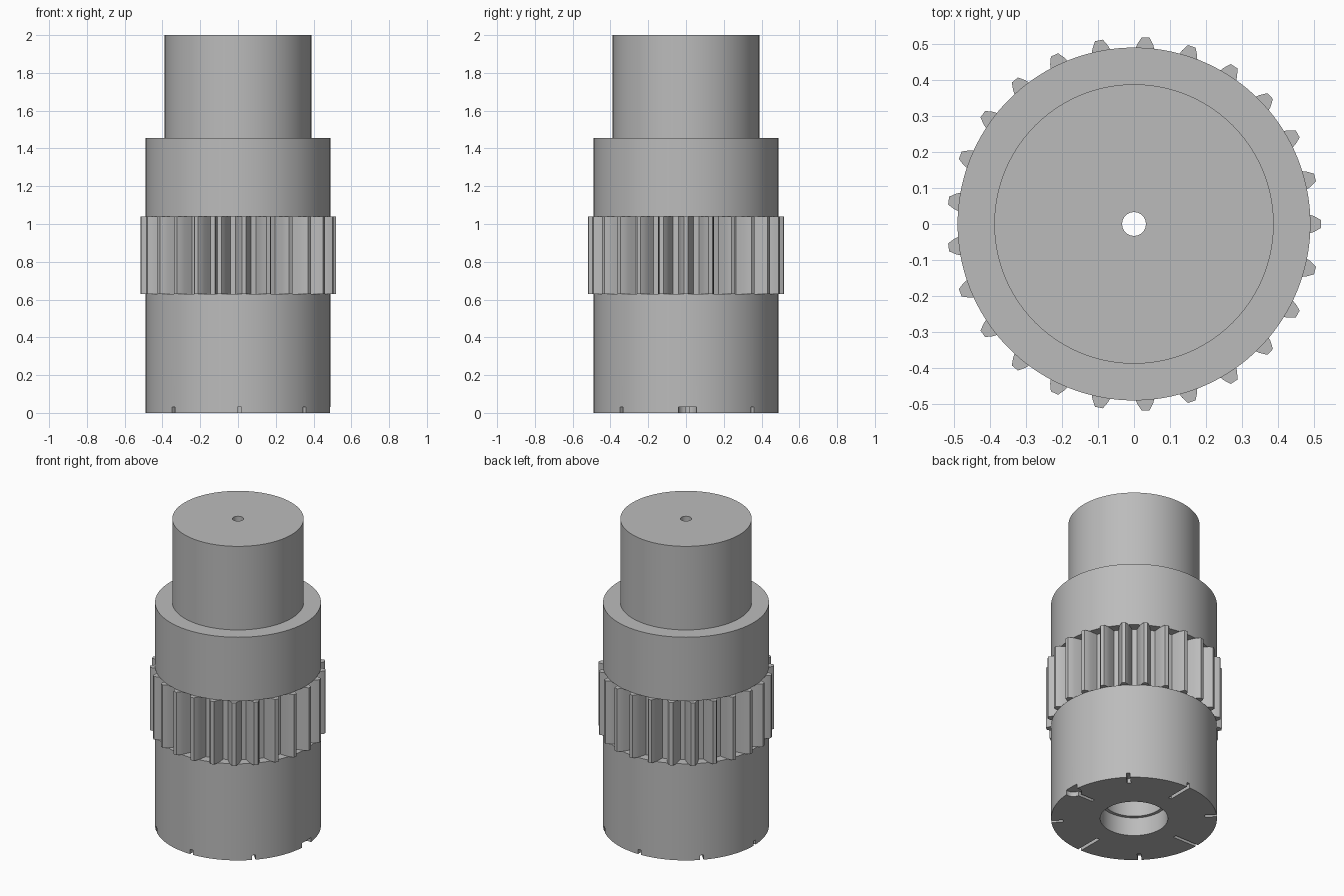
import bpy, bmesh, math
from mathutils import Matrix, Vector

cube = bpy.data.objects.get("Cube")
if cube:
    bpy.data.objects.remove(cube, do_unlink=True)

steel = bpy.data.materials.new("steel_grey")
steel.use_nodes = True
GREY = (0.5, 0.5, 0.5, 1)
steel.diffuse_color = GREY
steel.node_tree.nodes["Principled BSDF"].inputs["Base Color"].default_value = GREY

GEAR_LOW, GEAR_HIGH = 0.63, 1.04
BODY_R, ROOT_R = 0.49, 0.433
TEETH = 25


def make_object(name, bm):
    bmesh.ops.recalc_face_normals(bm, faces=bm.faces)
    mesh = bpy.data.meshes.new(name)
    bm.to_mesh(mesh)
    bm.free()
    mesh.materials.append(steel)
    obj = bpy.data.objects.new(name, mesh)
    bpy.context.collection.objects.link(obj)
    return obj


def lathe(name, profile, steps=144):
    """Revolve a closed (radius, height) outline about z."""
    bm = bmesh.new()
    rings = []
    for i in range(steps):
        a = math.tau * i / steps
        rings.append([bm.verts.new((r * math.cos(a), r * math.sin(a), z)) for r, z in profile])
    count = len(profile)
    for i in range(steps):
        here, there = rings[i], rings[(i + 1) % steps]
        for j in range(count):
            k = (j + 1) % count
            bm.faces.new((here[j], there[j], there[k], here[k]))
    return make_object(name, bm)


def cut(target, bm):
    """Subtract a temporary cutter and remove it."""
    cutter = make_object("cutter", bm)
    cutter.hide_render = True
    mod = target.modifiers.new("cut", "BOOLEAN")
    mod.operation, mod.solver, mod.object = "DIFFERENCE", "EXACT", cutter
    bpy.context.view_layer.objects.active = target
    bpy.ops.object.modifier_apply(modifier=mod.name)
    bpy.data.objects.remove(cutter, do_unlink=True)


# Stepped shaft with a stepped bore and a recessed band for the teeth
shaft = lathe("stepped_shaft", [
    (0.2, 0), (BODY_R, 0), (BODY_R, GEAR_LOW), (ROOT_R, GEAR_LOW),
    (ROOT_R, GEAR_HIGH), (BODY_R, GEAR_HIGH), (BODY_R, 1.455),
    (0.388, 1.455), (0.388, 2), (0.033, 2), (0.033, 1.2),
    (0.18, 1.2), (0.18, 0.12), (0.2, 0.12)])

# Radial slots in the base: long on the axes, short on the diagonals
SLOT_W, SLOT_H, OFFSET = 0.022, 0.03, 0.008
for i in range(8):
    inner = 0.42 if i % 2 else 0.32
    outer = 0.6
    bm = bmesh.new()
    bmesh.ops.create_cube(bm, size=1)
    bmesh.ops.scale(bm, vec=(outer - inner, SLOT_W, 2 * SLOT_H), verts=bm.verts)
    bmesh.ops.translate(bm, vec=((inner + outer) / 2, OFFSET, 0), verts=bm.verts)
    bmesh.ops.rotate(bm, matrix=Matrix.Rotation(i * math.tau / 8, 3, "Z"), verts=bm.verts)
    cut(shaft, bm)

# Round pocket widening the slot on the left side
bm = bmesh.new()
bmesh.ops.create_cone(bm, cap_ends=True, segments=32, radius1=0.05, radius2=0.05,
                      depth=2 * SLOT_H, matrix=Matrix.Translation((0.475, OFFSET, 0)))
cut(shaft, bm)

# Ring of gear teeth, each a tapered prism
flank = [(0.425, 0.042), (0.455, 0.035), (0.48, 0.029), (0.5, 0.022), (0.519, 0.011)]
outline = flank + [(r, -w) for r, w in reversed(flank)]
bm = bmesh.new()
for i in range(TEETH):
    turn = Matrix.Rotation(math.tau * i / TEETH, 3, "Z")
    base = bm.faces.new([bm.verts.new(turn @ Vector((r, w, GEAR_LOW))) for r, w in outline])
    top = bmesh.ops.extrude_face_region(bm, geom=[base], use_keep_orig=True)["geom"]
    bmesh.ops.translate(bm, vec=(0, 0, GEAR_HIGH - GEAR_LOW),
                        verts=[g for g in top if isinstance(g, bmesh.types.BMVert)])
teeth = make_object("gear_teeth", bm)

# Smooth round walls, keep hard edges
for obj in (shaft, teeth):
    bpy.ops.object.select_all(action="DESELECT")
    obj.select_set(True)
    bpy.context.view_layer.objects.active = obj
    bpy.ops.object.shade_smooth_by_angle(angle=math.radians(30))
